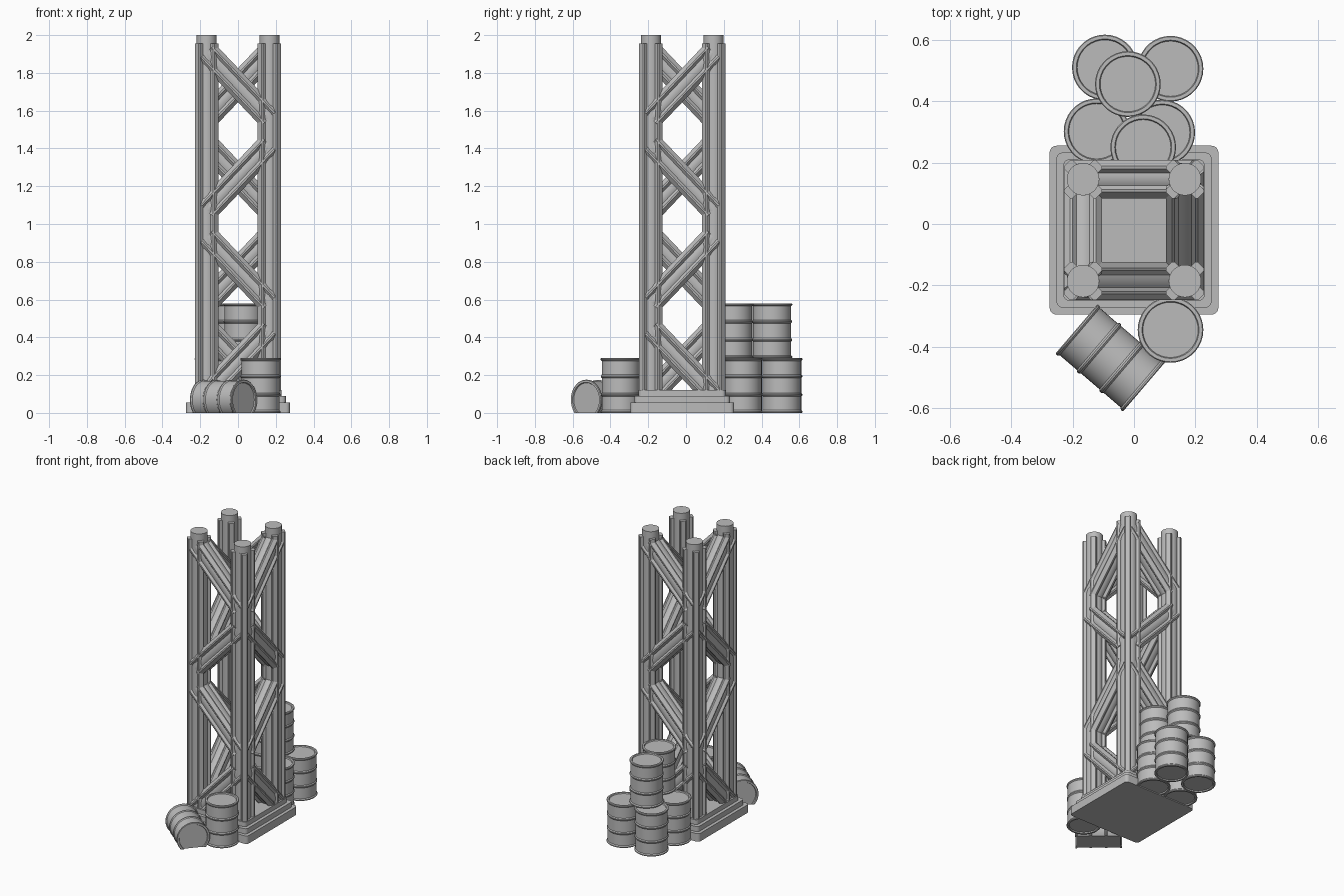
import bpy, bmesh
from math import pi, sin, cos, asin, sqrt, radians
from mathutils import Matrix, Vector

cube = bpy.data.objects.get("Cube")
if cube:
    bpy.data.objects.remove(cube)

grey = bpy.data.materials.new("plain grey")
grey.use_nodes = True
grey.diffuse_color = (0.5, 0.5, 0.5, 1)
grey.node_tree.nodes["Principled BSDF"].inputs["Base Color"].default_value = (0.5, 0.5, 0.5, 1)

CENTRE_Y = -0.02      # tower centre
SPAN = 0.166          # column offset from the tower centre
CORE = 0.053          # column core radius


def finish(name, bm):
    bmesh.ops.recalc_face_normals(bm, faces=bm.faces)
    mesh = bpy.data.meshes.new(name)
    bm.to_mesh(mesh)
    bm.free()
    mesh.materials.append(grey)
    mesh.shade_smooth()
    mesh.set_sharp_from_angle(angle=radians(32))
    obj = bpy.data.objects.new(name, mesh)
    bpy.context.collection.objects.link(obj)
    return obj


def prism(name, outline, length, matrix):
    """Extrude a 2D outline along local z, then place it."""
    bm = bmesh.new()
    face = bm.faces.new([bm.verts.new((x, y, 0)) for x, y in outline])
    top = bmesh.ops.extrude_face_region(bm, geom=[face])["geom"]
    bmesh.ops.translate(bm, vec=(0, 0, length),
                        verts=[v for v in top if isinstance(v, bmesh.types.BMVert)])
    bm.transform(matrix)
    return finish(name, bm)


def arc(cx, cy, r, start, end, steps):
    return [(cx + r * cos(start + (end - start) * i / steps),
             cy + r * sin(start + (end - start) * i / steps)) for i in range(steps + 1)]


def rounded_square(half, r):
    points = []
    for k, (sx, sy) in enumerate(((1, 1), (-1, 1), (-1, -1), (1, -1))):
        points += arc(sx * (half - r), sy * (half - r), r, k * pi / 2, (k + 1) * pi / 2, 5)
    return points


def girder_outline():
    """Round core with four chamfered flanges on the diagonals."""
    tip, half, cut = 0.074, 0.02, 0.006
    root, spread = sqrt(CORE ** 2 - half ** 2), asin(half / CORE)
    flange = [(root, -half), (tip - cut, -half), (tip, cut - half),
              (tip, half - cut), (tip - cut, half)]
    quarter = flange + arc(0, 0, CORE, spread, pi / 2 - spread, 5)[:-1]
    points = []
    for k in range(4):
        a = pi / 4 + k * pi / 2
        points += [(x * cos(a) - y * sin(a), x * sin(a) + y * cos(a)) for x, y in quarter]
    return points


# Stepped base
for name, half, low, high in (("base_bottom", 0.275, 0, 0.055),
                              ("base_middle", 0.253, 0.055, 0.09),
                              ("base_top", 0.231, 0.09, 0.122)):
    prism(name, rounded_square(half, 0.022), high - low,
          Matrix.Translation((0, CENTRE_Y, low)))

# Four columns with round caps
girder = girder_outline()
corners = [Vector((sx * SPAN, CENTRE_Y + sy * SPAN, 0))
           for sx, sy in ((-1, -1), (1, -1), (1, 1), (-1, 1))]
for c in corners:
    prism("column", girder, 1.845, Matrix.Translation(c + Vector((0, 0, 0.11))))
    prism("column_cap", arc(0, 0, CORE, 0, 2 * pi, 28)[:-1], 0.1,
          Matrix.Translation(c + Vector((0, 0, 1.9))))

# Zigzag braces on each side, neighbouring sides mirrored
for side in range(4):
    a, b = corners[side], corners[(side + 1) % 4]
    for level in range(4):
        z = 1.735 - 0.488 * level
        rise = 0.175 if (side + level) % 2 == 0 else -0.175
        p, q = a + Vector((0, 0, z + rise)), b + Vector((0, 0, z - rise))
        along = (q - p).normalized()
        out = (b - a).cross(Vector((0, 0, 1))).normalized()
        frame = Matrix((out, along.cross(out), along)).transposed().to_4x4()
        prism("brace", girder, (q - p).length, Matrix.Translation(p) @ frame)

# Barrels
HEIGHT = 0.29


def barrel(name, matrix, sunk=False):
    ridge = HEIGHT / 3
    half = [(0, 0.007), (0.09, 0.007), (0.093, 0), (0.104, 0), (0.107, 0.003),
            (0.107, 0.008), (0.104, 0.012), (0.101, 0.014),
            (0.101, ridge - 0.009), (0.106, ridge - 0.003),
            (0.106, ridge + 0.003), (0.101, ridge + 0.009)]
    profile = half + [(r, HEIGHT - z) for r, z in reversed(half)]
    bm = bmesh.new()
    verts = [bm.verts.new((r, 0, z)) for r, z in profile]
    edges = [bm.edges.new(pair) for pair in zip(verts, verts[1:])]
    bmesh.ops.spin(bm, geom=verts + edges, cent=(0, 0, 0), axis=(0, 0, 1),
                   angle=2 * pi, steps=36)
    bmesh.ops.remove_doubles(bm, verts=bm.verts, dist=0.0002)
    bm.transform(matrix)
    if sunk:  # trim flat at the ground
        bmesh.ops.bisect_plane(bm, geom=bm.verts[:] + bm.edges[:] + bm.faces[:],
                               plane_co=(0, 0, 0), plane_no=(0, 0, 1), clear_inner=True)
        bmesh.ops.holes_fill(bm, edges=[e for e in bm.edges if e.is_boundary], sides=0)
    finish(name, bm)


for x, y, layer in ((0.119, -0.345, 0), (-0.095, 0.51, 0), (0.119, 0.506, 0),
                    (-0.122, 0.302, 0), (0.092, 0.298, 0),
                    (-0.02, 0.456, 1), (0.03, 0.25, 1)):
    barrel("standing_barrel", Matrix.Translation((x, y, layer * HEIGHT)))

# Fallen barrel, partly sunk in the ground
axis = Vector((0.76, -0.65, 0)).normalized()
turn = axis.to_track_quat("Z", "Y").to_matrix().to_4x4()
barrel("fallen_barrel", Matrix.Translation((-0.077, -0.436, 0.069)) @ turn
       @ Matrix.Translation((0, 0, -HEIGHT / 2)), sunk=True)
